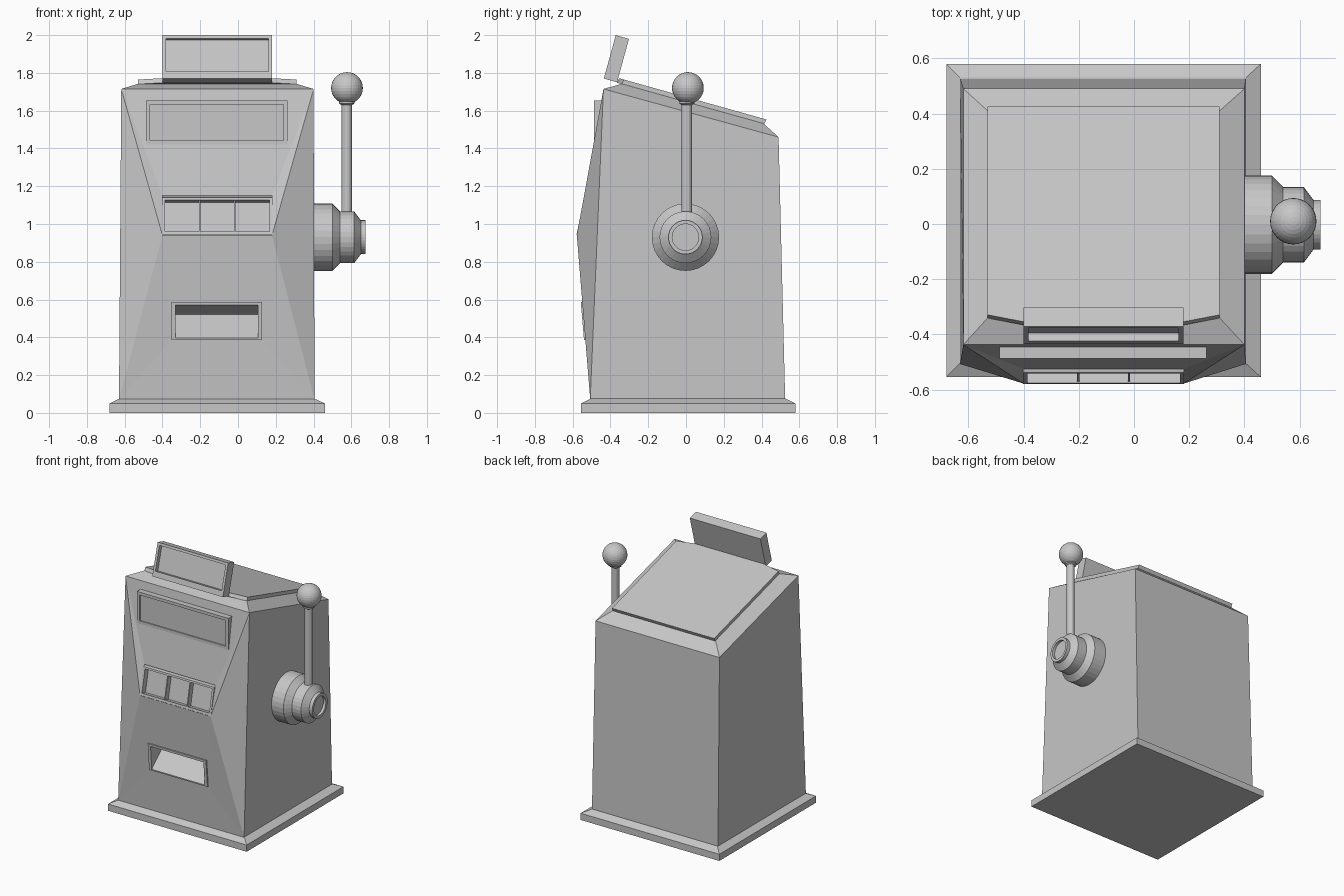
import bpy, bmesh, math
from mathutils import Vector, Matrix

if "Cube" in bpy.data.objects:
    bpy.data.objects.remove(bpy.data.objects["Cube"])

grey = bpy.data.materials.new("plain_grey")
grey.diffuse_color = (0.57, 0.57, 0.57, 1)
grey.use_nodes = True
grey.node_tree.nodes["Principled BSDF"].inputs["Base Color"].default_value = grey.diffuse_color


def finish(name, bm):
    bmesh.ops.recalc_face_normals(bm, faces=bm.faces)
    me = bpy.data.meshes.new(name)
    bm.to_mesh(me)
    bm.free()
    me.materials.append(grey)
    ob = bpy.data.objects.new(name, me)
    bpy.context.collection.objects.link(ob)
    return ob


def verts(bm, pts):
    return [bm.verts.new(p) for p in pts]


def bridge(bm, a, b):
    n = len(a)
    for i in range(n):
        bm.faces.new((a[i], a[(i + 1) % n], b[(i + 1) % n], b[i]))


def loft(name, rings):
    """Closed solid through rings of equal point count."""
    bm = bmesh.new()
    rings = [verts(bm, r) for r in rings]
    bm.faces.new(rings[0])
    bm.faces.new(rings[-1])
    for a, b in zip(rings, rings[1:]):
        bridge(bm, a, b)
    return finish(name, bm)


def rect(x0, x1, y0, y1, z0, z1=None):
    """Rectangle with height z0 at the front and z1 at the back."""
    z1 = z0 if z1 is None else z1
    return [(x0, y0, z0), (x1, y0, z0), (x1, y1, z1), (x0, y1, z1)]


def upright(x0, x1, bottom, top):
    """Front-facing quad from (y, z) bottom edge to (y, z) top edge."""
    return [Vector(p) for p in ((x0, *bottom), (x1, *bottom), (x1, *top), (x0, *top))]


def framed_box(name, quad, thick, mx, mb, mt, deep_bottom, deep_top):
    """Slab with a recessed opening in its front; margins in model units."""
    bl, br, tr, tl = quad
    w, h = (br - bl).length, (tl - bl).length

    def at(u, v):
        return bl.lerp(br, u / w).lerp(tl.lerp(tr, u / w), v / h)

    inner = [at(mx, mb), at(w - mx, mb), at(w - mx, h - mt), at(mx, h - mt)]
    offs = [Vector(o) for o in (deep_bottom, deep_bottom, deep_top, deep_top)]
    return loft(name, [[p + Vector(thick) for p in quad], quad, inner,
                       [p + o for p, o in zip(inner, offs)]])


# base plinth
loft("base", [rect(-0.68, 0.46, -0.555, 0.58, 0), rect(-0.68, 0.46, -0.555, 0.58, 0.05),
              rect(-0.63, 0.405, -0.505, 0.53, 0.075)])

# cabinet: side, back and bevelled top shells, with a bulging front
bm = bmesh.new()
bottom = verts(bm, rect(-0.63, 0.405, -0.507, 0.525, 0.07))
top = verts(bm, rect(-0.618, 0.4, -0.437, 0.49, 1.715, 1.46))
lid = verts(bm, rect(-0.53, 0.31, -0.34, 0.41, 1.742, 1.532))
for i in (1, 2, 3):
    j = (i + 1) % 4
    bm.faces.new((bottom[i], bottom[j], top[j], top[i]))
bridge(bm, top, lid)
bm.faces.new(lid)
bm.faces.new(bottom)
reel = verts(bm, upright(-0.40, 0.18, (-0.578, 0.94), (-0.525, 1.15)))
tray = verts(bm, upright(-0.35, 0.125, (-0.53, 0.39), (-0.547, 0.585)))
bm.faces.new((reel[3], reel[2], top[1], top[0]))
bm.faces.new((tray[3], tray[2], reel[1], reel[0]))
bm.faces.new((bottom[0], bottom[1], tray[1], tray[0]))
for i, j, a, b in ((0, 0, 0, 3), (1, 1, 1, 2)):
    bm.faces.new((bottom[i], tray[a], reel[a]))
    bm.faces.new((tray[a], tray[b], reel[a]))
    bm.faces.new((bottom[i], reel[a], top[j]))
    bm.faces.new((reel[a], reel[b], top[j]))
finish("cabinet", bm)

# raised lid plate, its front edge stepping forward under the top sign
plate = [(-0.53, -0.335), (-0.40, -0.36), (0.18, -0.36), (0.31, -0.335), (0.31, 0.42), (-0.53, 0.42)]
loft("lid_plate", [[(x, y - 0.006, 1.742 - 0.28 * (y + 0.34)) for x, y in plate],
                   [(x, y + 0.006, 1.766 - 0.28 * (y + 0.34)) for x, y in plate]])

# top sign, leaning back
framed_box("top_sign", upright(-0.40, 0.18, (-0.435, 1.77), (-0.372, 2.0)), (0, 0.07, -0.02),
           0.018, 0.04, 0.018, (0, 0.03, -0.009), (0, 0.03, -0.009))

# upper front sign
framed_box("upper_sign", upright(-0.488, 0.262, (-0.488, 1.42), (-0.488, 1.655)), (0, 0.06, 0),
           0.022, 0.022, 0.022, (0, 0.008, 0), (0, 0.008, 0))

# reel window with two dividers
framed_box("reel_frame", upright(-0.402, 0.182, (-0.58, 0.942), (-0.538, 1.14)), (0, 0.08, 0.012),
           0.016, 0.018, 0.014, (0, 0.042, -0.012), (0, 0.042, -0.012))
for side, x in (("left", -0.202), ("right", -0.018)):
    front = upright(x - 0.004, x + 0.004, (-0.572, 0.955), (-0.536, 1.127))
    loft("reel_divider_" + side, [front, [p + Vector((0, 0.045, -0.01)) for p in front]])

# payout tray: sloping ramp inside a frame
framed_box("payout_tray", upright(-0.352, 0.127, (-0.54, 0.386), (-0.557, 0.588)), (0, 0.18, 0),
           0.022, 0.01, 0.018, (0, 0.14, 0.125), (0, 0.14, -0.04))


def lathe(name, profile, sides, matrix):
    """Solid of revolution from (radius, height) pairs."""
    ob = loft(name, [[(r * math.cos(t), r * math.sin(t), h)
                      for t in (2 * math.pi * k / sides for k in range(sides))]
                     for r, h in profile])
    ob.data.transform(matrix)
    return ob


# lever hub, turned about the x axis
lathe("lever_hub", [(0.178, 0.39), (0.178, 0.50), (0.137, 0.54), (0.137, 0.615), (0.09, 0.65),
                    (0.09, 0.675), (0.07, 0.675), (0.07, 0.655)], 32,
      Matrix.Translation((0, -0.003, 0.93)) @ Matrix.Rotation(math.pi / 2, 4, 'Y'))

# lever rod with collar
lathe("lever_rod", [(0.028, 1.04), (0.028, 1.63), (0.04, 1.637), (0.04, 1.66)], 16,
      Matrix.Translation((0.576, 0.005, 0)))

# lever ball
bm = bmesh.new()
bmesh.ops.create_uvsphere(bm, u_segments=32, v_segments=16, radius=0.084,
                          matrix=Matrix.Translation((0.577, 0.01, 1.72)))
finish("lever_ball", bm)
